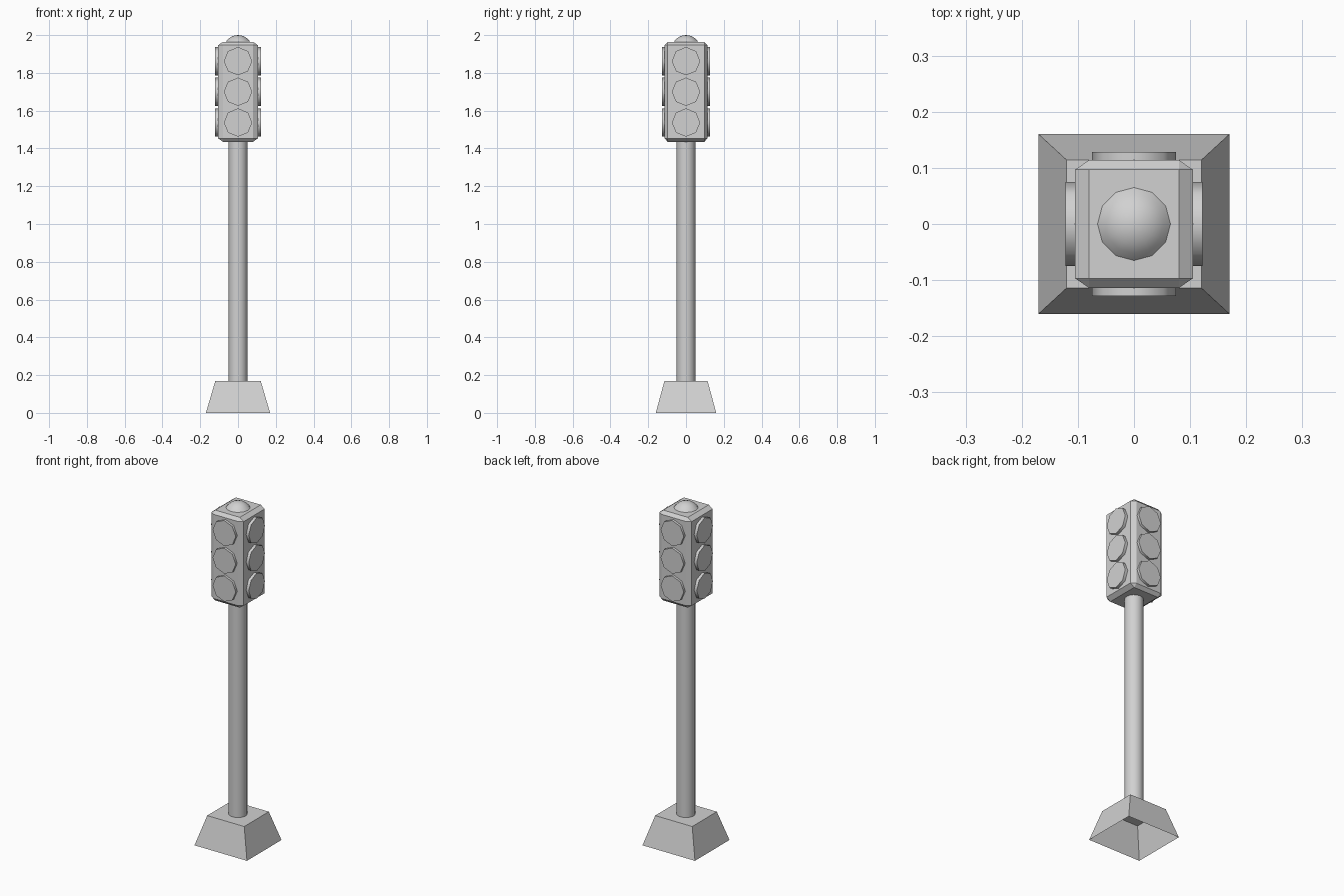
import bpy
import bmesh
import math
from mathutils import Matrix, Vector

if "Cube" in bpy.data.objects:
    bpy.data.objects.remove(bpy.data.objects["Cube"], do_unlink=True)

grey = bpy.data.materials.new("light_grey")
grey.use_nodes = True
grey.diffuse_color = (0.64, 0.64, 0.64, 1)
grey.node_tree.nodes["Principled BSDF"].inputs["Base Color"].default_value = grey.diffuse_color


def finish(bm, name, smooth=False):
    bmesh.ops.recalc_face_normals(bm, faces=bm.faces)
    mesh = bpy.data.meshes.new(name)
    bm.to_mesh(mesh)
    bm.free()
    mesh.materials.append(grey)
    obj = bpy.data.objects.new(name, mesh)
    bpy.context.collection.objects.link(obj)
    if smooth:
        bpy.ops.object.select_all(action="DESELECT")
        obj.select_set(True)
        bpy.context.view_layer.objects.active = obj
        bpy.ops.object.shade_smooth_by_angle(angle=math.radians(50))
    return obj


# Tapered base, hollow and open underneath
bm = bmesh.new()
bmesh.ops.create_cube(bm, size=2)
for v in bm.verts:
    v.co = (v.co.x * 0.12, v.co.y * 0.114, 0.17) if v.co.z > 0 else (v.co.x * 0.17, v.co.y * 0.16, 0)
floor = [f for f in bm.faces if all(v.co.z == 0 for v in f.verts)]
bmesh.ops.delete(bm, geom=floor, context="FACES_ONLY")
base = finish(bm, "base")
if max(base.data.polygons, key=lambda p: p.center.z).normal.z < 0:
    base.data.flip_normals()

# Round pole
bm = bmesh.new()
bmesh.ops.create_cone(bm, cap_ends=True, segments=16, radius1=0.05, radius2=0.05,
                      depth=1.28, matrix=Matrix.Translation((0, 0, 0.81)))
finish(bm, "pole", True)

# Lamp housing with chamfered edges, wider chamfer on x than on y
bm = bmesh.new()
bmesh.ops.create_cube(bm, size=2)
bmesh.ops.scale(bm, vec=(4.2, 6.7, 14.7), verts=bm.verts)
bmesh.ops.bevel(bm, geom=bm.edges[:], offset=1, segments=1, affect="EDGES")
bmesh.ops.scale(bm, vec=(0.025, 0.017, 0.018), verts=bm.verts)
bmesh.ops.translate(bm, vec=(0, 0, 1.7), verts=bm.verts)
finish(bm, "lamp_housing")

# Three octagonal lamps on each of the four sides
sides = {"front": (0, -1, 0), "back": (0, 1, 0), "left": (1, 0, 0), "right": (-1, 0, 0)}
for side, direction in sides.items():
    axis = Vector(direction)
    reach = 0.108 if axis.x else 0.114
    turn = axis.to_track_quat("Z", "Y").to_matrix().to_4x4()
    for level, height in (("lower", 1.537), ("middle", 1.70), ("upper", 1.862)):
        bm = bmesh.new()
        place = Matrix.Translation(axis * reach + Vector((0, 0, height))) @ turn
        bmesh.ops.create_cone(bm, cap_ends=True, segments=8, radius1=0.075,
                              radius2=0.075, depth=0.028, matrix=place)
        finish(bm, f"{side}_{level}_lamp", True)

# Shallow dome on top: rings of a spherical cap
bm = bmesh.new()
radius = 0.078
tilt = math.asin(0.065 / radius)
profile = [bm.verts.new((radius * math.sin(tilt * i / 4), 0,
                         2.0 - radius * (1 - math.cos(tilt * i / 4)))) for i in range(5)]
edges = [bm.edges.new(pair) for pair in zip(profile, profile[1:])]
bmesh.ops.spin(bm, geom=profile + edges, cent=(0, 0, 0), axis=(0, 0, 1),
               angle=math.tau, steps=12)
bmesh.ops.remove_doubles(bm, verts=bm.verts, dist=0.0005)
dome = finish(bm, "top_dome", True)
if dome.data.polygons[0].normal.z < 0:
    dome.data.flip_normals()
